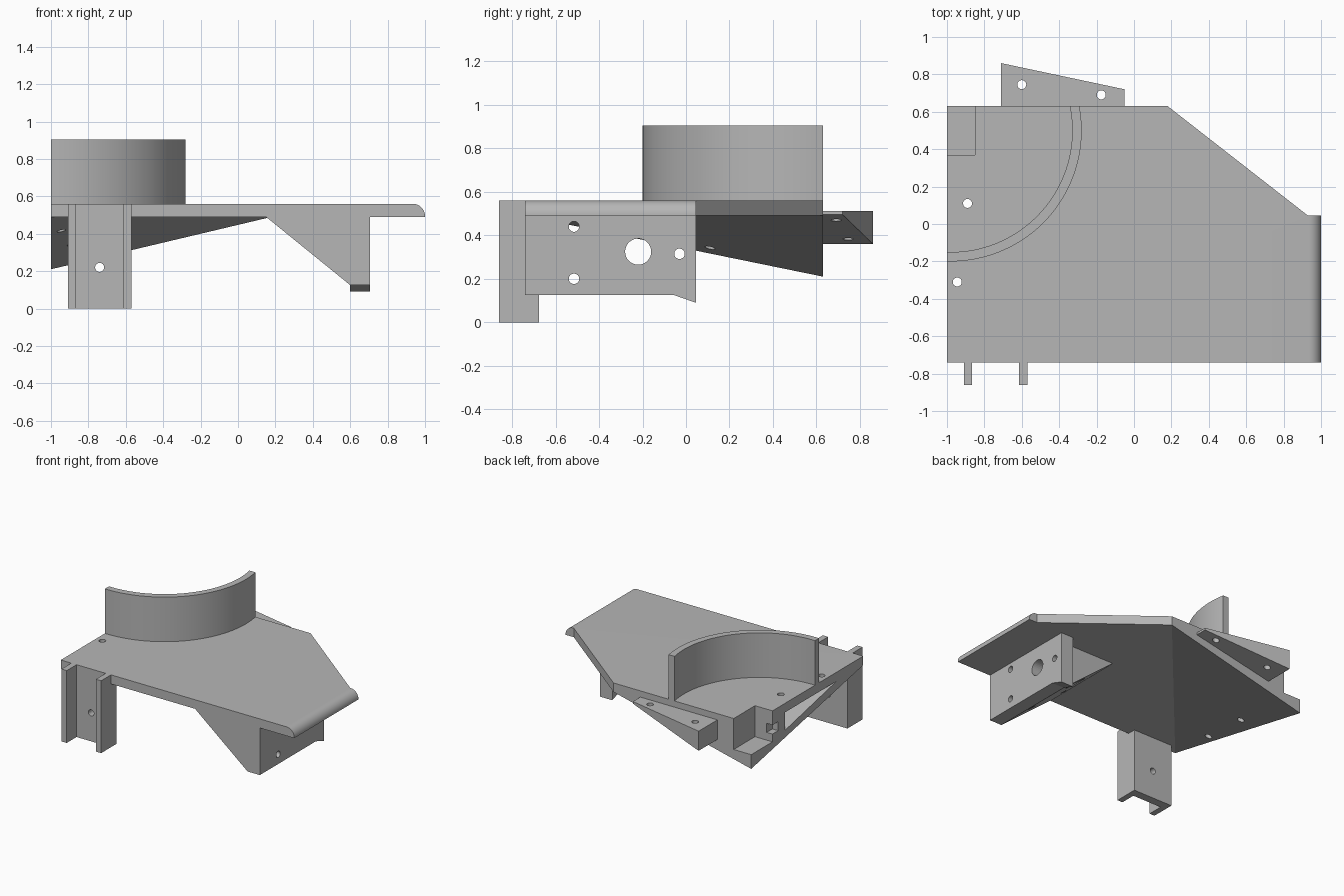
import bpy, bmesh, math
from mathutils import Vector

cube = bpy.data.objects.get("Cube")
if cube:
    bpy.data.objects.remove(cube, do_unlink=True)

grey = bpy.data.materials.new("mid_grey")
grey.use_nodes = True
grey.diffuse_color = (0.47, 0.47, 0.47, 1)
grey.node_tree.nodes["Principled BSDF"].inputs["Base Color"].default_value = grey.diffuse_color


def finish(name, bm):
    bmesh.ops.recalc_face_normals(bm, faces=bm.faces[:])
    mesh = bpy.data.meshes.new(name)
    bm.to_mesh(mesh)
    bm.free()
    mesh.materials.append(grey)
    obj = bpy.data.objects.new(name, mesh)
    bpy.context.collection.objects.link(obj)
    return obj


def place(axis, u, v, w):
    """Put a 2D profile point at depth w along the given axis."""
    return {"x": (w, u, v), "y": (u, w, v), "z": (u, v, w)}[axis]


def prism_bm(profile, axis, lo, hi):
    bm = bmesh.new()
    face = bm.faces.new([bm.verts.new(place(axis, u, v, lo)) for u, v in profile])
    top = bmesh.ops.extrude_face_region(bm, geom=[face])["geom"]
    shift = Vector(place(axis, 0, 0, hi - lo))
    bmesh.ops.translate(bm, vec=shift, verts=[g for g in top if isinstance(g, bmesh.types.BMVert)])
    return bm


def prism(name, profile, axis, lo, hi):
    return finish(name, prism_bm(profile, axis, lo, hi))


def rect(u0, u1, v0, v1):
    return [(u0, v0), (u1, v0), (u1, v1), (u0, v1)]


def hull(name, points):
    bm = bmesh.new()
    for p in points:
        bm.verts.new(p)
    bmesh.ops.convex_hull(bm, input=bm.verts[:])
    return finish(name, bm)


def arc(cx, cy, r, a0, a1, n):
    return [(cx + r * math.cos(a0 + (a1 - a0) * i / n),
             cy + r * math.sin(a0 + (a1 - a0) * i / n)) for i in range(n + 1)]


def drill(axis, u, v, r=0.024):
    """Long round cutter along an axis."""
    return prism("hole_cutter", arc(u, v, r, 0, math.tau * 31 / 32, 31), axis, -1.5, 1.5)


def cut(obj, cutters):
    for c in cutters:
        c.hide_render = True
        mod = obj.modifiers.new("cut", "BOOLEAN")
        mod.operation, mod.solver, mod.object = "DIFFERENCE", "EXACT", c
        with bpy.context.temp_override(object=obj, active_object=obj):
            bpy.ops.object.modifier_apply(modifier=mod.name)


TOP, UNDER = 0.56, 0.49
FRONT, BACK = -0.74, 0.63

# Main deck with a rounded right edge
bm = prism_bm([(-1, FRONT), (1, FRONT), (1, 0.045), (0.93, 0.045), (0.18, BACK), (-1, BACK)],
              "z", UNDER, TOP)
edge = [e for e in bm.edges if all(v.co.x > 0.99 and v.co.z > TOP - 0.01 for v in e.verts)]
bmesh.ops.bevel(bm, geom=edge, offset=0.066, segments=10, profile=0.5, affect="EDGES")
deck = finish("deck", bm)

# Three-sided wedge under the deck
wedge = hull("under_wedge", [(-1, BACK, 0.21), (-1, BACK, UNDER), (-1, FRONT, UNDER), (0.18, BACK, UNDER)])

# Hollow in the wedge, its floor parallel to the underside
hollow = hull("hollow_cutter", [(-1.001, 0.22, 0.35), (-1.001, 0.22, UNDER + 0.01),
                                (-1.001, -0.46, UNDER + 0.01), (-0.41, 0.22, UNDER + 0.01)])

# Corner pocket with a small side slot, and vertical screw holes
pocket = prism("pocket_cutter", rect(-1.1, -0.85, 0.37, 0.8), "z", 0.32, 0.7)
slot = prism("slot_cutter", rect(-1.1, -0.95, 0.38, 0.45), "y", 0.3, 0.4)
deck_holes = [drill("z", -0.89, 0.11), drill("z", -0.945, -0.31)]
cut(deck, [pocket] + deck_holes)
cut(wedge, [pocket, slot, hollow] + deck_holes)

# Curved wall, trimmed at the deck's left and back edges
CX, CY = -0.98, 0.5


def wall_arc(r):
    return arc(CX, CY, r, math.asin((BACK - CY) / r), -math.pi / 2 - math.asin((1 + CX) / r), 48)


wall = prism("curved_wall", wall_arc(0.70) + wall_arc(0.65)[::-1], "z", TOP, 0.905)

# Back mounting tab, thinning towards the right
tab = hull("back_tab", [(x, y, z) for x, depth, low in ((-0.71, 0.86, 0.36), (-0.05, 0.72, 0.495))
                        for y in (BACK, depth) for z in (low, 0.512)])
cut(tab, [drill("z", -0.6, 0.745), drill("z", -0.175, 0.69)])

# Front channel leg
web = prism("leg_web", rect(-0.91, -0.57, FRONT, -0.675), "z", 0, UNDER)
cut(web, [drill("y", -0.74, 0.22)])
for side, x in (("right", -0.91), ("left", -0.615)):
    prism("leg_flange_" + side, rect(x, x + 0.045, -0.86, FRONT), "z", 0, TOP)

# Side bracket: upright plate and sloping brace
bracket = prism("bracket_plate", [(FRONT, UNDER), (FRONT, 0.125), (-0.055, 0.125),
                                  (0.045, 0.09), (0.045, UNDER)], "x", 0.6, 0.705)
brace = prism("bracket_brace", [(0.15, UNDER), (0.6, 0.125), (0.6, UNDER)], "y", FRONT, -0.055)
side_holes = [drill("x", -0.515, 0.44), drill("x", -0.515, 0.2), drill("x", -0.22, 0.325, 0.06)]
cut(brace, side_holes)
cut(bracket, side_holes + [drill("x", -0.03, 0.315)])

# Remove cutters and smooth the curved parts
for obj in list(bpy.data.objects):
    if "cutter" in obj.name:
        bpy.data.objects.remove(obj, do_unlink=True)
for obj in (deck, wall):
    bpy.ops.object.select_all(action="DESELECT")
    obj.select_set(True)
    bpy.context.view_layer.objects.active = obj
    bpy.ops.object.shade_smooth_by_angle(angle=math.radians(30))
